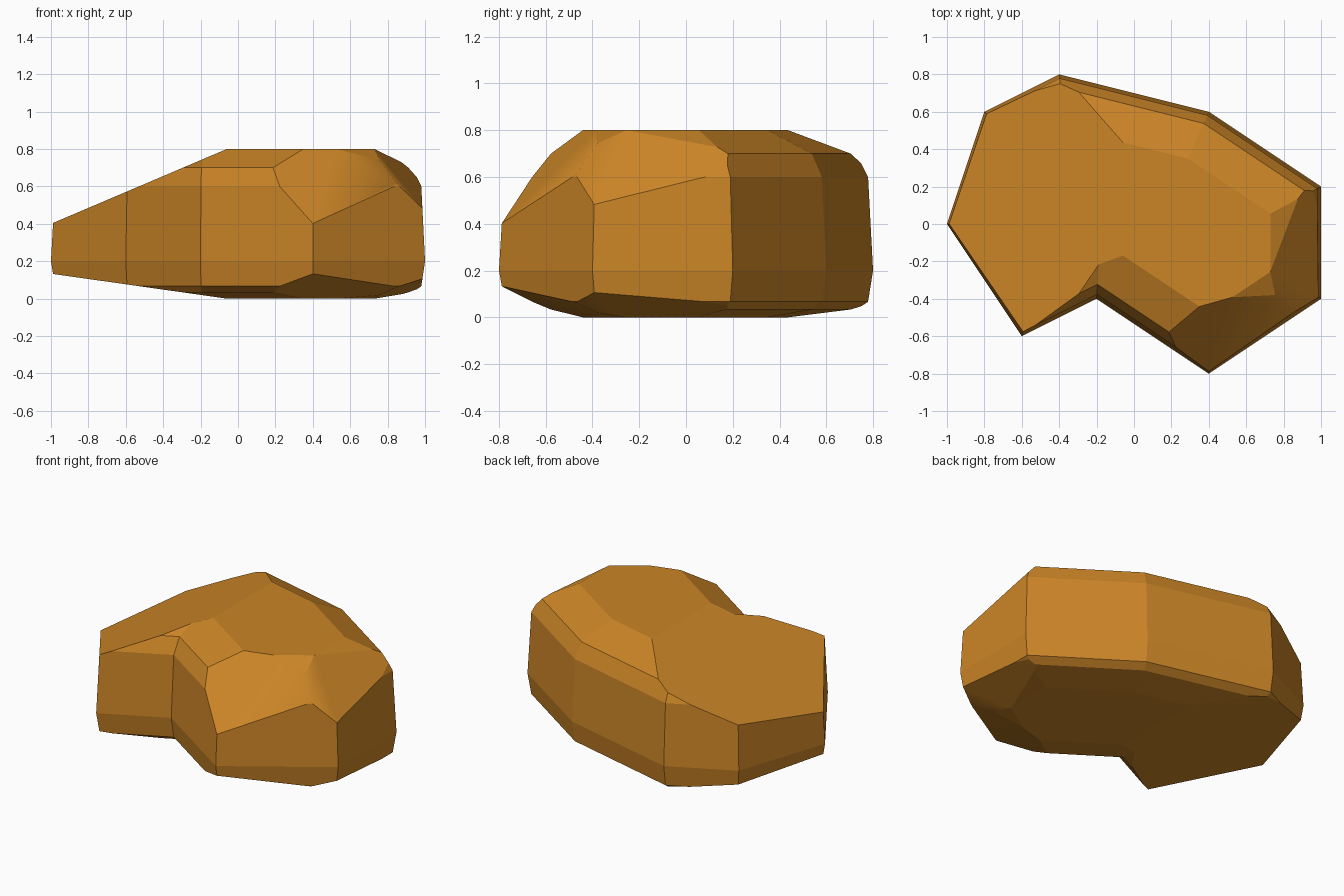
import bpy, bmesh
from mathutils import Vector

if "Cube" in bpy.data.objects:
    bpy.data.objects.remove(bpy.data.objects["Cube"])

# Plan outline (counter-clockwise) and inset steps (height, inset) of the rock
OUTLINE = [(-1, 0), (-.6, -.6), (-.2, -.4), (.4, -.8), (1, -.4),
           (1, .2), (.4, .6), (-.4, .8), (-.8, .6)]
STEPS = [(.2, 0), (.6, .02), (.7, .067), (.8, .27)]
# Chipped planes: normal and distance
SLOPE = (Vector((-.4255, 0, 1)), .8255)
FRONT_CHIP = (Vector((.27, -.96, .87)), 1.214)
SIDE_CHIP = (Vector((1.11, -.234, 1)), 1.669)


def inset(points, d):
    """Move every edge of the outline inwards by d."""
    pts = [Vector(p) for p in points]
    out = []
    for i, p in enumerate(pts):
        a = (p - pts[i - 1]).normalized()
        b = (pts[(i + 1) % len(pts)] - p).normalized()
        na, nb = Vector((-a.y, a.x)), Vector((-b.y, b.x))
        out.append(p + (na + nb) * d / (1 + na.dot(nb)))
    return out


bm = bmesh.new()

# Upper body: stacked inset rings
rings = [[bm.verts.new((p.x, p.y, z)) for p in inset(OUTLINE, d)] for z, d in STEPS]
n = len(OUTLINE)
for lo, hi in zip(rings, rings[1:]):
    for i in range(n):
        j = (i + 1) % n
        bm.faces.new((lo[i], lo[j], hi[j], hi[i]))
bm.faces.new(rings[-1])

# Chip the body along the three planes and cap the cuts
chip_tag = bm.faces.layers.int.new("chip")
for normal, dist in (SLOPE, FRONT_CHIP, SIDE_CHIP):
    co = normal * dist / normal.length_squared
    res = bmesh.ops.bisect_plane(bm, geom=bm.verts[:] + bm.edges[:] + bm.faces[:],
                                 dist=1e-5, plane_co=co, plane_no=normal,
                                 clear_outer=True)
    edges = [e for e in res["geom_cut"]
             if isinstance(e, bmesh.types.BMEdge) and e.is_boundary]
    caps = bmesh.ops.edgeloop_fill(bm, edges=edges)["faces"]
    for f in caps:
        f[chip_tag] = 0 if normal is SLOPE[0] else 1

# Underside: the same form, mirrored and flattened to a third
dup = bmesh.ops.duplicate(bm, geom=bm.verts[:] + bm.edges[:] + bm.faces[:])["geom"]
for v in dup:
    if isinstance(v, bmesh.types.BMVert):
        v.co.z = .2 - (v.co.z - .2) / 3
bmesh.ops.remove_doubles(bm, verts=bm.verts[:], dist=1e-4)
bmesh.ops.recalc_face_normals(bm, faces=bm.faces[:])

# Flat facets, with only the two chips blending softly into each other
for f in bm.faces:
    f.smooth = True
for e in bm.edges:
    e.smooth = all(f[chip_tag] == 1 for f in e.link_faces)

mesh = bpy.data.meshes.new("rock")
bm.to_mesh(mesh)
bm.free()
rock = bpy.data.objects.new("rock", mesh)
bpy.context.collection.objects.link(rock)

mat = bpy.data.materials.new("orange_brown_stone")
mat.diffuse_color = (.60, .235, .02, 1)
mat.use_nodes = True
mat.node_tree.nodes["Principled BSDF"].inputs["Base Color"].default_value = mat.diffuse_color
mesh.materials.append(mat)
